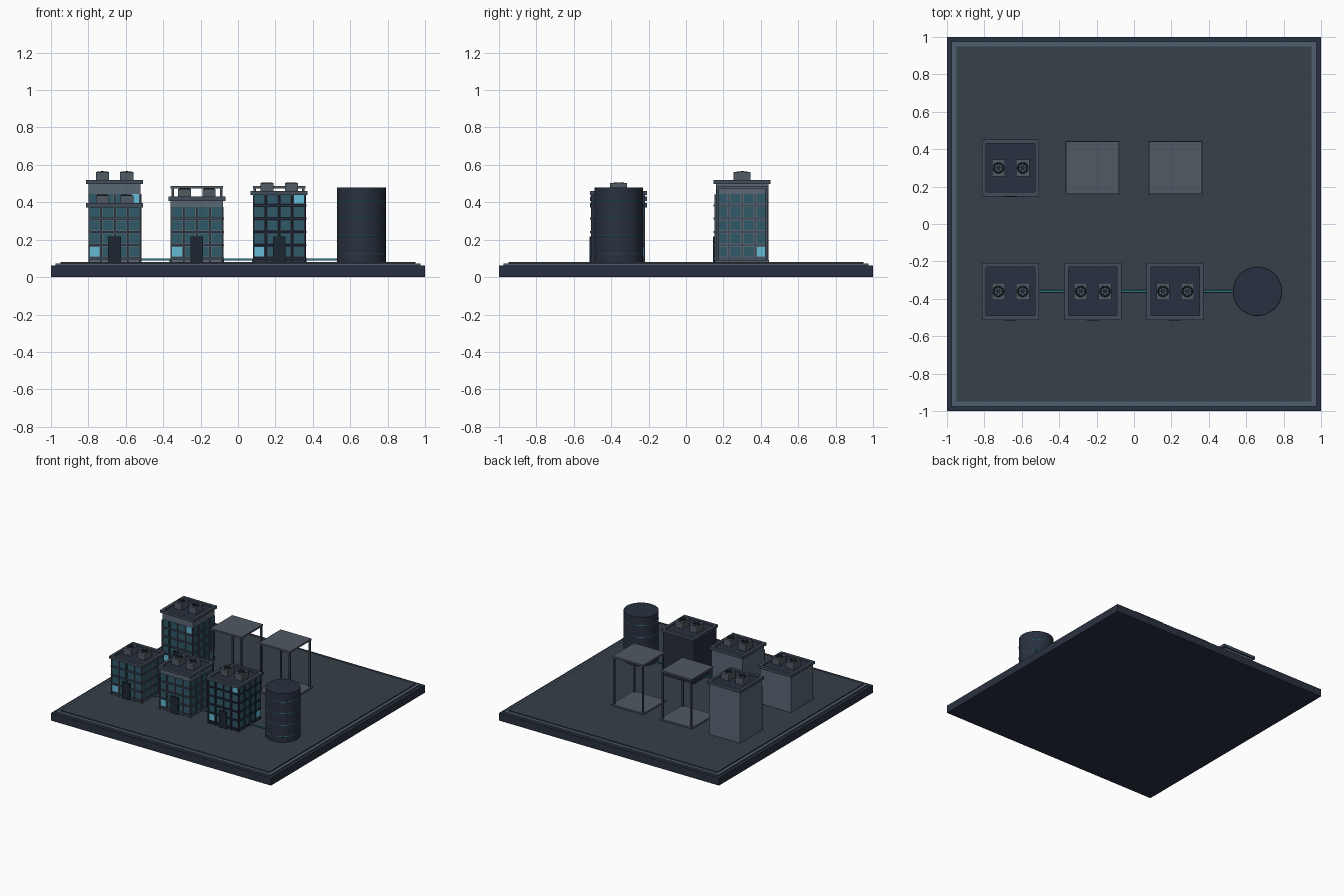
import bpy, bmesh, math
from mathutils import Matrix, Vector

if "Cube" in bpy.data.objects:
    bpy.data.objects.remove(bpy.data.objects["Cube"])


def material(name, r, g, b):
    m = bpy.data.materials.new(name)
    m.diffuse_color = (r, g, b, 1)
    m.use_nodes = True
    m.node_tree.nodes["Principled BSDF"].inputs["Base Color"].default_value = m.diffuse_color
    return m


NAVY = material("navy", 0.022, 0.03, 0.05)
DARK = material("dark", 0.012, 0.02, 0.032)
RIM = material("rim", 0.08, 0.11, 0.16)
GROUND = material("ground", 0.036, 0.052, 0.065)
WALL = material("wall", 0.10, 0.135, 0.175)
DARKWALL = material("dark_wall", 0.02, 0.028, 0.045)
TRIM = material("trim", 0.055, 0.075, 0.10)
METAL = material("metal", 0.08, 0.10, 0.125)
GLASS = material("glass", 0.03, 0.10, 0.14)
LIT = material("lit_glass", 0.13, 0.50, 0.68)
TEAL = material("teal", 0.03, 0.20, 0.24)


def finish(name, bm, mat):
    me = bpy.data.meshes.new(name)
    bm.to_mesh(me)
    bm.free()
    me.materials.append(mat)
    ob = bpy.data.objects.new(name, me)
    bpy.context.collection.objects.link(ob)
    return ob


def boxes(name, items, mat):
    """items: (centre, size) or (centre, size, z rotation); all joined in one part"""
    bm = bmesh.new()
    for c, s, *rot in items:
        m = Matrix.Translation(c) @ Matrix.Rotation(rot[0] if rot else 0, 4, 'Z') @ Matrix.Diagonal((*s, 1))
        bmesh.ops.create_cube(bm, size=1, matrix=m)
    return finish(name, bm, mat)


def slab(x, y, w, z0, z1):
    return ((x, y, (z0 + z1) / 2), (w, w, z1 - z0))


def cylinder(name, c, r, h, mat, sides=32, rot=Matrix()):
    bm = bmesh.new()
    bmesh.ops.create_cone(bm, cap_ends=True, segments=sides, radius1=r, radius2=r, depth=h,
                          matrix=Matrix.Translation(c) @ rot)
    ob = finish(name, bm, mat)
    for p in ob.data.polygons:
        p.use_smooth = len(p.vertices) == 4
    return ob


def torus(name, c, R, r, mat, n=24, k=6):
    bm = bmesh.new()
    rings = [[bm.verts.new(Vector(c) + Vector((
        (R + r * math.cos(b)) * math.cos(a), (R + r * math.cos(b)) * math.sin(a), r * math.sin(b))))
        for b in (math.tau * j / k for j in range(k))] for a in (math.tau * i / n for i in range(n))]
    for i in range(n):
        p, q = rings[i], rings[(i + 1) % n]
        for j in range(k):
            bm.faces.new((p[j], q[j], q[(j + 1) % k], p[(j + 1) % k]))
    return finish(name, bm, mat)


BASE = 0.08      # ground level
HALF = 0.14      # half width of a building
STEP = 0.071     # window spacing


def building(tag, x, y, roof, rows, wall, lit):
    boxes(tag + "_body", [slab(x, y, 2 * HALF, BASE, roof - 0.02)], wall)

    def on_face(side, u, z, w, h, d):
        # box of depth d standing out of the front (0) or right (1) wall
        if side == 0:
            return ((x + u, y - HALF - d / 2, z), (w, d, h))
        return ((x + HALF + d / 2, y + u, z), (d, w, h))

    # windows, ledges and pilasters on the front and right walls
    panes, bright, trim = [], [], []
    top = BASE + 0.0195 + STEP * rows - 0.012
    for side in (0, 1):
        depth = 0.012 if side == 0 else 0.005
        for r in range(rows):
            z = 0.135 + STEP * r
            for c in range(4):
                pane = on_face(side, (c - 1.5) * STEP, z, 0.052, 0.052, 0.003)
                (bright if (side, r, c) in lit else panes).append(pane)
            trim.append(on_face(side, 0, z - STEP / 2, 2 * HALF, 0.010, depth))
        for c in range(5):
            u = max(-HALF + 0.004, min(HALF - 0.004, (c - 2) * STEP))
            trim.append(on_face(side, u, (BASE + top) / 2, 0.008, top - BASE, depth * 0.7))
    boxes(tag + "_windows", panes, GLASS)
    boxes(tag + "_lit_windows", bright, LIT)
    boxes(tag + "_ledges", trim, DARKWALL if wall == DARKWALL else TRIM)
    boxes(tag + "_door", [on_face(0, 0, BASE + 0.068, 0.068, 0.136, 0.015)], DARK)

    # roof deck with raised parapet
    w, t = 0.304, 0.022
    boxes(tag + "_roof_deck", [slab(x, y, w - 0.01, roof - 0.022, roof - 0.012)], NAVY)
    o = (w - t) / 2
    zc = roof - 0.011
    boxes(tag + "_parapet",
          [((x, y + s * o, zc), (w, t, 0.022)) for s in (-1, 1)] +
          [((x + s * o, y, zc), (t, w - 2 * t, 0.022)) for s in (-1, 1)], TRIM)

    # two rooftop fan units
    for i, s in enumerate((-1, 1)):
        fx, ft = x + s * 0.065, roof + 0.042
        name = f"{tag}_fan_{i + 1}"
        boxes(name + "_unit", [((fx, y, (roof - 0.012 + ft) / 2), (0.07, 0.09, ft - roof + 0.012))], METAL)
        torus(name + "_ring", (fx, y, ft), 0.026, 0.004, DARK)
        boxes(name + "_blades", [((fx, y, ft + 0.001), (0.05, 0.007, 0.004), math.pi * k / 3)
                                 for k in range(3)], DARK)
        cylinder(name + "_hub", (fx, y, ft + 0.002), 0.007, 0.006, DARK, 12)


# stepped base
boxes("base_plate", [slab(0, 0, 2.0, 0, 0.062)], NAVY)
boxes("base_rim", [slab(0, 0, 1.95, 0.062, 0.072)], RIM)
boxes("ground_panel", [slab(0, 0, 1.90, 0.072, BASE)], GROUND)

# finished buildings
low, high, right = (0, 0, 0), (0, 4, 3), (1, 0, 3)
lit = {low, high, right}
building("front_left_building", -0.66, -0.36, 0.395, 4, WALL, lit)
building("front_middle_building", -0.22, -0.36, 0.43, 4, WALL, lit)
building("front_right_building", 0.22, -0.36, 0.46, 5, DARKWALL, lit)
building("back_building", -0.66, 0.30, 0.52, 5, WALL, lit)

# open frames: floor, roof plate and four corner posts
for i, x in enumerate((-0.22, 0.22)):
    y = 0.30
    boxes(f"frame_{i + 1}_floor", [slab(x, y, 0.29, BASE, 0.092)], METAL)
    boxes(f"frame_{i + 1}_roof", [slab(x, y, 0.28, 0.473, 0.487)], METAL)
    boxes(f"frame_{i + 1}_posts", [((x + a * 0.13, y + b * 0.13, 0.283), (0.013, 0.013, 0.385))
                                   for a in (-1, 1) for b in (-1, 1)], TRIM)

# storage tank with thin hoops
cylinder("tank", (0.66, -0.36, 0.28), 0.13, 0.40, NAVY, 48)
for i, z in enumerate((0.125, 0.22, 0.315, 0.41)):
    torus(f"tank_hoop_{i + 1}", (0.66, -0.36, z), 0.129, 0.003, TEAL, 48)

# pipe linking the front row to the tank
cylinder("pipe", (0, -0.36, 0.094), 0.006, 1.2, TEAL, 12, Matrix.Rotation(math.pi / 2, 4, 'Y'))
